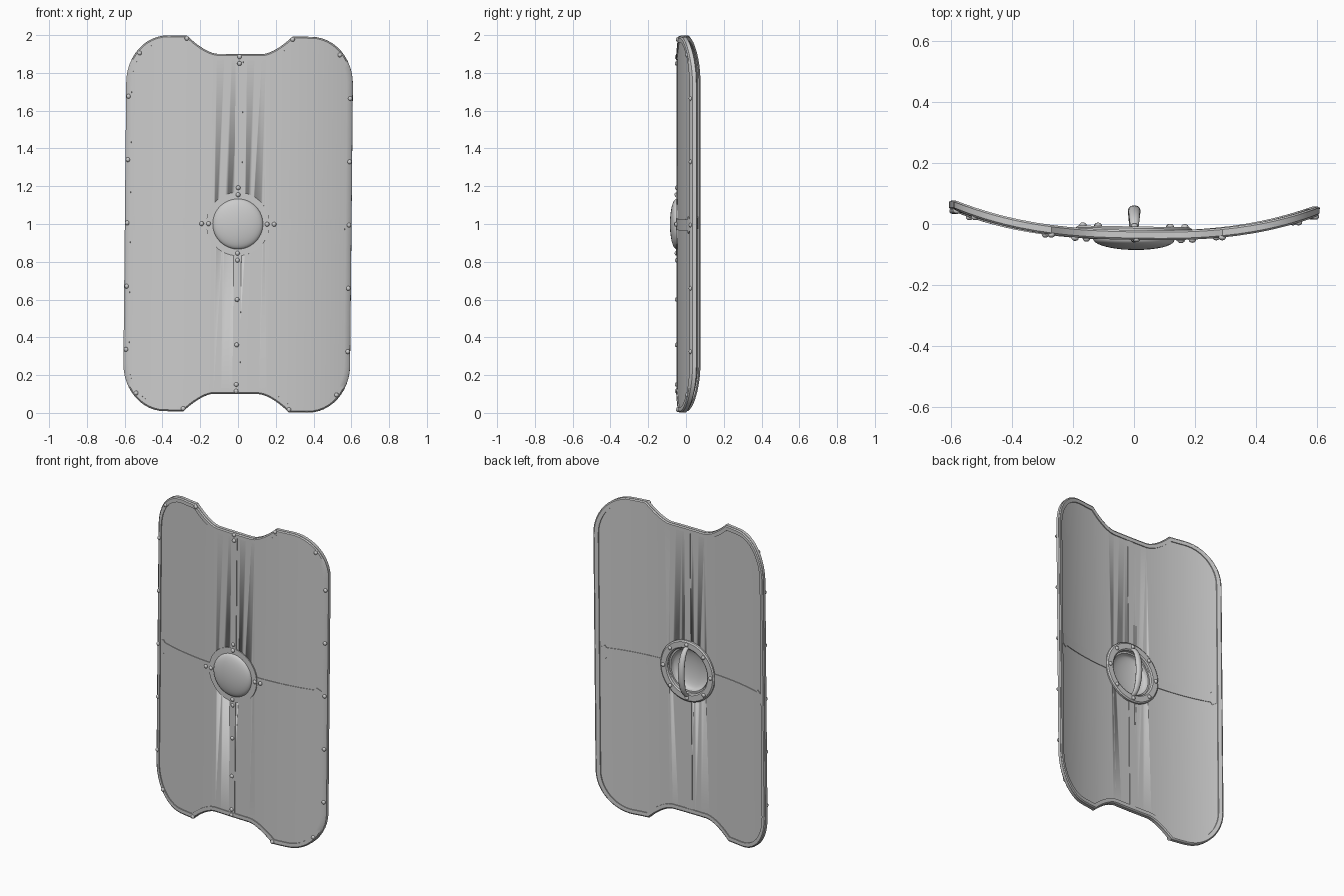
import bpy
import bmesh
from math import sin, cos, pi, sqrt, radians
from mathutils import Matrix, Vector

if "Cube" in bpy.data.objects:
    bpy.data.objects.remove(bpy.data.objects["Cube"])

# One plain grey for the whole shield
GREY = (0.6, 0.6, 0.6, 1)
grey = bpy.data.materials.new("plain grey")
grey.use_nodes = True
grey.diffuse_color = GREY
grey.node_tree.nodes["Principled BSDF"].inputs["Base Color"].default_value = GREY

# The shield leans very slightly; parts are built around its middle
POSE = (Matrix.Translation((0, 0, 1)) @ Matrix.Rotation(0.01, 4, "Y")
        @ Matrix.Rotation(-0.016, 4, "Z"))
HALF = 0.6
BOARD = 0.01      # half thickness of the board
RIM = 0.016       # half thickness of the rim


def bow(x):
    """Depth of the curved board at x."""
    return -0.036 + 0.34 * abs(x) ** 2.6


def finish(name, bm, angle=35):
    bmesh.ops.remove_doubles(bm, verts=bm.verts, dist=0.0001)
    bmesh.ops.recalc_face_normals(bm, faces=bm.faces)
    mesh = bpy.data.meshes.new(name)
    bm.to_mesh(mesh)
    bm.free()
    mesh.materials.append(grey)
    obj = bpy.data.objects.new(name, mesh)
    bpy.context.collection.objects.link(obj)
    obj.matrix_world = POSE
    bpy.ops.object.select_all(action="DESELECT")
    obj.select_set(True)
    bpy.context.view_layer.objects.active = obj
    bpy.ops.object.shade_smooth_by_angle(angle=radians(angle))
    return obj


def loft(name, rings, closed=False, angle=35):
    """Skin a row of equal rings, capped at the ends or joined in a loop."""
    bm = bmesh.new()
    rows = [[bm.verts.new(p) for p in ring] for ring in rings]
    n = len(rows[0])
    for i in range(len(rows) if closed else len(rows) - 1):
        a, b = rows[i], rows[(i + 1) % len(rows)]
        for j in range(n):
            k = (j + 1) % n
            bm.faces.new((a[j], a[k], b[k], b[j]))
    if not closed:
        bm.faces.new(rows[0])
        bm.faces.new(rows[-1])
    return finish(name, bm, angle)


def lathe(name, profile, steps=48):
    """Turn a closed (radius, depth) profile around the front-back axis."""
    turns = [2 * pi * i / steps for i in range(steps)]
    return loft(name, [[(r * cos(a), y, r * sin(a)) for r, y in profile]
                       for a in turns], closed=True)


# Outline: notch floor, notch curve, flat shoulder, rounded corner
half = [(0.04 * i, 0.9) for i in range(3)]
half += [(0.12 + 0.02 * i, 0.9 + 0.095 * (i / 8) ** 1.6) for i in range(9)]
half += [(0.33, 0.995)]
half += [(0.38 + 0.22 * sin(a), 0.745 + 0.25 * cos(a))
         for a in [pi / 2 * i / 12 for i in range(13)]]
top = [(-x, z) for x, z in reversed(half[1:])] + half

# Curved board with a round hole behind the boss
board = loft("board", [[(x, bow(x) - BOARD, -z), (x, bow(x) - BOARD, z),
                        (x, bow(x) + BOARD, z), (x, bow(x) + BOARD, -z)]
                       for x, z in top])
cutter = lathe("hole_cutter", [(0, -0.2), (0.14, -0.2), (0.14, 0.2), (0, 0.2)])
cutter.hide_render = True
cut = board.modifiers.new("hole", "BOOLEAN")
cut.operation = "DIFFERENCE"
cut.solver = "EXACT"
cut.object = cutter
bpy.context.view_layer.update()
bpy.context.view_layer.objects.active = board
bpy.ops.object.modifier_apply(modifier=cut.name)
bpy.data.objects.remove(cutter)

# Rim swept around the outline with a chamfered outer edge
loop = [Vector(p) for p in top + [(x, -z) for x, z in reversed(top)]]
section = [(0, -0.008), (0.008, -RIM), (0.03, -RIM),
           (0.03, RIM), (0.008, RIM), (0, 0.008)]
rings = []
for i, p in enumerate(loop):
    before = (p - loop[i - 1]).normalized()
    after = (loop[(i + 1) % len(loop)] - p).normalized()
    t = (before + after).normalized()
    inward = Vector((t.y, -t.x)) / max(0.6, t.dot(before))
    ring = []
    for inset, depth in section:
        q = p + inward * inset
        ring.append((q.x, bow(q.x) + depth, q.y))
    rings.append(ring)
loft("rim", rings, closed=True)

# Raised bands on both faces, leaving room for the boss and back ring
for face, side, start in (("front", -1, 0.16), ("back", 1, 0.18)):
    lift = side * (BOARD + 0.004)
    for label, s in (("left", 1), ("right", -1)):
        spots = [(start + (0.53 - start) * i / 10, 0.03) for i in range(11)]
        spots += [(0.54, 0.045), (0.565, 0.03)]
        loft(face + "_band_" + label,
             [[(s * x, bow(x), -w), (s * x, bow(x) + lift, -w),
               (s * x, bow(x) + lift, w), (s * x, bow(x), w)]
              for x, w in spots])
    for label, s in (("upper", 1), ("lower", -1)):
        loft(face + "_spine_" + label,
             [[(-0.02, bow(0), s * z), (-0.02, bow(0) + lift, s * z),
               (0.02, bow(0) + lift, s * z), (0.02, bow(0), s * z)]
              for z in (start, 0.875)])

# Hollow domed boss with a flat flange
arc = [pi / 2 * i / 10 for i in range(11)]
dome = [(0.168, -0.032), (0.168, -0.051), (0.135, -0.051)]
dome += [(0.133 * cos(a), -0.051 - 0.034 * sin(a)) for a in arc]
dome += [(0.127 * cos(a), -0.046 - 0.033 * sin(a)) for a in reversed(arc)]
dome += [(0.13, -0.032)]
lathe("boss", dome)

# Back ring and arched hand grip
lathe("back_ring", [(0.19, -0.03), (0.19, -0.014), (0.182, -0.008),
                    (0.148, -0.008), (0.14, -0.014), (0.14, -0.03)])
grip = []
for i in range(17):
    a = -pi / 2 + pi * i / 16
    thick = 0.011 + 0.006 * cos(a)
    ring = []
    for j in range(12):
        b = 2 * pi * j / 12
        out = thick * 0.9 * sin(b)
        ring.append((thick * 1.2 * cos(b), -0.014 + (0.06 + out) * cos(a),
                     (0.148 + out) * sin(a)))
    grip.append(ring)
loft("hand_grip", grip, angle=60)


def rivets(name, spots, radius=0.012):
    bm = bmesh.new()
    for x, y, z in spots:
        place = Matrix.Translation((x, y, z)) @ Matrix.Diagonal((1, 0.8, 1, 1))
        bmesh.ops.create_uvsphere(bm, u_segments=12, v_segments=8,
                                  radius=radius, matrix=place)
    finish(name, bm, 60)


# Rivets around the rim, along the spine, and around boss and back ring
edge = [(0.587, 0.335 * i) for i in range(-2, 3)]
edge += [(x, s * z) for x, z in ((0.53, 0.9), (0.28, 0.98)) for s in (-1, 1)]
rivets("rim_rivets", [(s * x, bow(x) - RIM, z) for x, z in edge for s in (-1, 1)])
rivets("spine_rivets", [(0, bow(0) - BOARD - 0.004, z)
                        for z in (0.885, 0.85, -0.4, -0.64, -0.85, -0.885)])
rivets("boss_rivets", [(r * cos(a), y, r * sin(a))
                       for r, y in ((0.155, -0.051), (0.192, -0.049))
                       for a in (0, pi / 2, pi, 3 * pi / 2)])
rivets("ring_rivets", [(0.167 * cos(pi / 4 * i), -0.007, 0.167 * sin(pi / 4 * i))
                       for i in range(8)])
